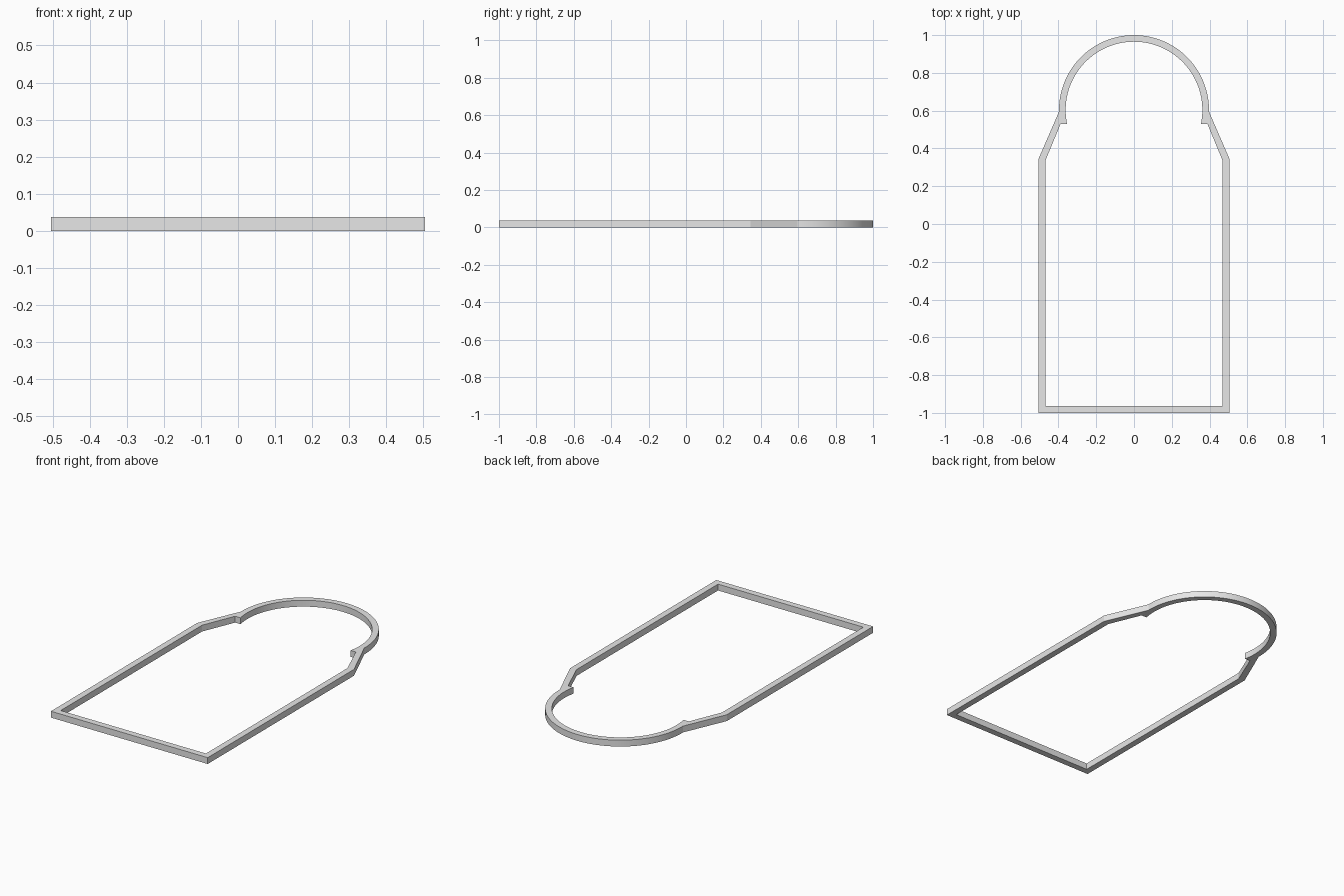
import bpy
import bmesh
from math import asin, cos, sin, pi

if "Cube" in bpy.data.objects:
    bpy.data.objects.remove(bpy.data.objects["Cube"], do_unlink=True)

HEIGHT = 0.037
ARC_Y = 0.603        # centre of the round end
OUTER_R, INNER_R = 0.397, 0.362
LIP_Y = 0.529        # where the arc's inner ends stop
SEGMENTS = 64


def arc(radius, start):
    """Points over the round end, from the left side to the right side."""
    sweep = pi - 2 * start
    angles = [start + sweep * i / SEGMENTS for i in range(SEGMENTS + 1)]
    return [(radius * cos(a), ARC_Y + radius * sin(a)) for a in angles]


def outline(side, radius, start):
    """Closed loop: mirrored straight side plus the round end."""
    mirrored = [(-x, y) for x, y in reversed(side)]
    return side + arc(radius, start) + mirrored


# Straight runs of the left half, from the front corner towards the arc
outer = outline([(0.505, -1), (0.505, 0.346)], OUTER_R, -0.02)
inner = outline([(0.468, -0.963), (0.468, 0.338), (0.389, LIP_Y)],
                INNER_R, asin((LIP_Y - ARC_Y) / INNER_R))

# Fill between the two loops and raise it into a solid
bm = bmesh.new()
for loop in (outer, inner):
    verts = [bm.verts.new((x, y, 0)) for x, y in loop]
    for i, v in enumerate(verts):
        bm.edges.new((verts[i - 1], v))
bmesh.ops.triangle_fill(bm, edges=bm.edges[:], use_beauty=True)
top = bmesh.ops.extrude_face_region(bm, geom=bm.faces[:], use_keep_orig=True)
raised = [g for g in top["geom"] if isinstance(g, bmesh.types.BMVert)]
bmesh.ops.translate(bm, verts=raised, vec=(0, 0, HEIGHT))
bmesh.ops.recalc_face_normals(bm, faces=bm.faces[:])

mesh = bpy.data.meshes.new("border_frame")
bm.to_mesh(mesh)
bm.free()
frame = bpy.data.objects.new("border_frame", mesh)
bpy.context.collection.objects.link(frame)

# Plain grey finish
grey = bpy.data.materials.new("light_grey")
grey.use_nodes = True
grey.diffuse_color = (0.8, 0.8, 0.8, 1)
shader = next(n for n in grey.node_tree.nodes if n.type == "BSDF_PRINCIPLED")
shader.inputs["Base Color"].default_value = grey.diffuse_color
mesh.materials.append(grey)

# Smooth the arc while keeping the corners crisp
bpy.ops.object.select_all(action="DESELECT")
frame.select_set(True)
bpy.context.view_layer.objects.active = frame
bpy.ops.object.shade_smooth_by_angle(angle=pi / 12)
